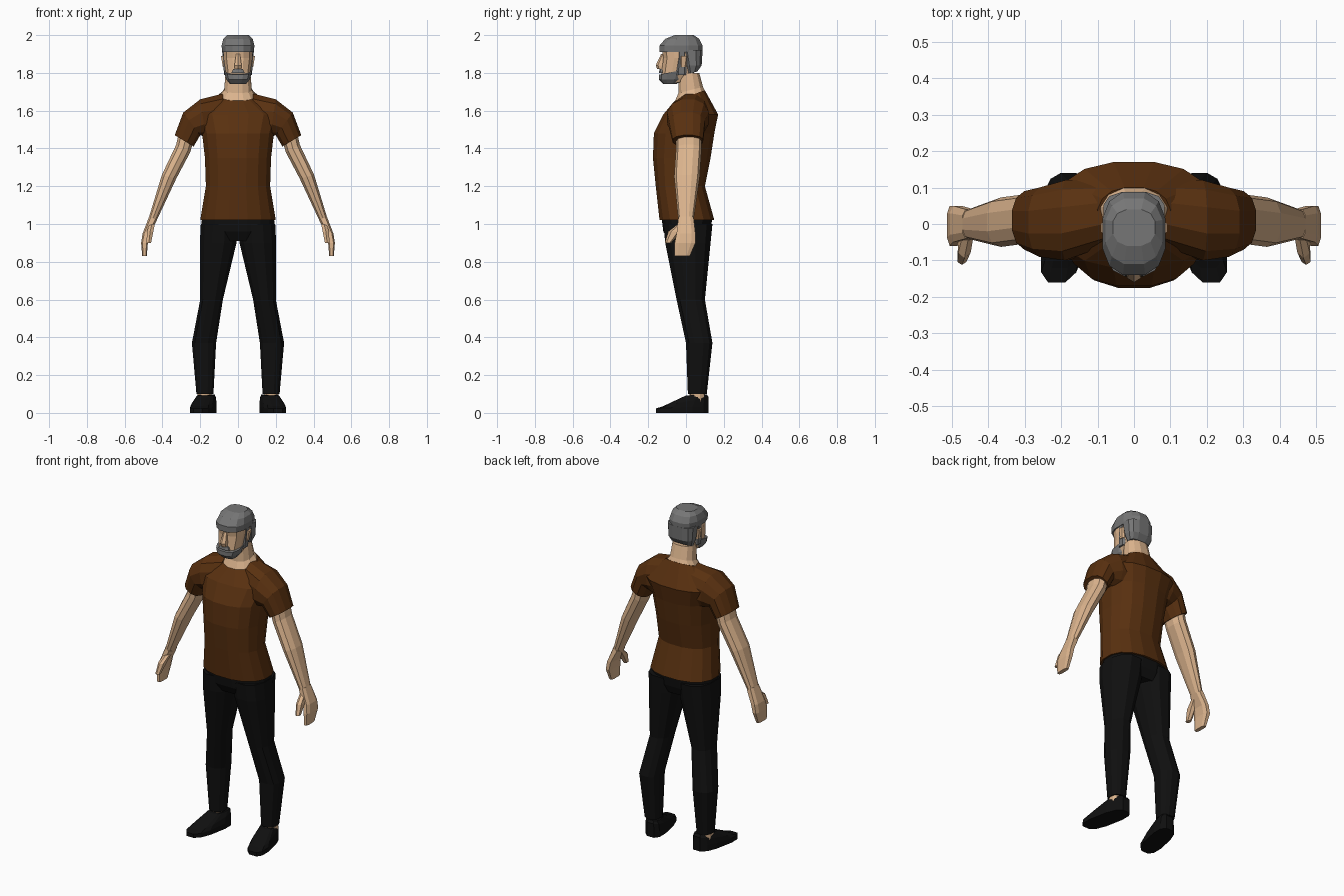
import bpy, bmesh, math

cube = bpy.data.objects.get("Cube")
if cube:
    bpy.data.objects.remove(cube)


def material(name, red, green, blue):
    mat = bpy.data.materials.new(name)
    mat.use_nodes = True
    shader = next(node for node in mat.node_tree.nodes if node.type == "BSDF_PRINCIPLED")
    shader.inputs["Base Color"].default_value = (red, green, blue, 1)
    mat.diffuse_color = (red, green, blue, 1)
    return mat


skin = material("skin", .72, .46, .27)
grey = material("grey hair", .18, .18, .18)
brown = material("brown shirt", .1, .03, .005)
black = material("black cloth", .005, .005, .005)


def signed_power(value, exponent):
    return math.copysign(abs(value) ** exponent, value)


def ring(z, half, front, back, x=0, lean=0, slope=0):
    """Cross-section as a function from unit circle to space.

    Lean lifts the outer edge above the centre; slope lifts the back edge."""
    middle, depth = (front + back) / 2, (back - front) / 2

    def place(across, along):
        return (x + half * across,
                middle + depth * along,
                z + lean * across + slope * depth * along)
    return place


def loft(name, mat, rings, sides=12, square=.85, mirror=False):
    """Skin a closed body through the rings; a smaller square gives boxier corners."""
    bm = bmesh.new()
    loops = []
    stretch = math.cos(math.pi / sides) ** square
    angles = [math.tau * (step + .5) / sides for step in range(sides)]
    for place in rings:
        loops.append([bm.verts.new(place(signed_power(math.cos(angle), square) / stretch,
                                         signed_power(math.sin(angle), square) / stretch))
                      for angle in angles])
    for low, high in zip(loops, loops[1:]):
        for side in range(sides):
            bm.faces.new((low[side - 1], low[side], high[side], high[side - 1]))
    bm.faces.new(loops[0])
    bm.faces.new(loops[-1])
    bmesh.ops.recalc_face_normals(bm, faces=bm.faces)
    mesh = bpy.data.meshes.new(name)
    bm.to_mesh(mesh)
    bm.free()
    mesh.materials.append(mat)
    part = bpy.data.objects.new(name, mesh)
    bpy.context.collection.objects.link(part)
    if mirror:
        part.modifiers.new("mirror", "MIRROR").use_mirror_merge = False
    return part


# Shirt
loft("shirt_body", brown, [
    ring(z=1.02, half=.2, front=-.14, back=.15),
    ring(z=1.2, half=.17, front=-.16, back=.1),
    ring(z=1.35, half=.175, front=-.175, back=.13),
    ring(z=1.48, half=.19, front=-.17, back=.15),
    ring(z=1.58, half=.22, front=-.12, back=.17),
    ring(z=1.68, half=.1, front=-.06, back=.1, slope=.35),
], sides=16)
loft("shirt_sleeves", brown, [
    ring(x=.08, z=1.57, half=0, front=-.06, back=.12, lean=.12),
    ring(x=.185, z=1.56, half=.015, front=-.1, back=.12, lean=.1),
    ring(x=.245, z=1.53, half=.045, front=-.09, back=.1, lean=.06),
    ring(x=.285, z=1.44, half=.05, front=-.07, back=.09, lean=.03),
], mirror=True)

# Arms and hands share the wrist ring
wrist = ring(x=.45, z=1.03, half=.02, front=-.04, back=.04, lean=.01)
loft("arms", skin, [
    ring(x=.27, z=1.48, half=.04, front=-.05, back=.08, lean=.02),
    ring(x=.29, z=1.4, half=.037, front=-.05, back=.08, lean=.02),
    ring(x=.365, z=1.25, half=.038, front=-.06, back=.07, lean=.01),
    wrist,
], sides=10, mirror=True)
loft("hands", skin, [
    wrist,
    ring(x=.485, z=.95, half=.02, front=-.05, back=.05),
    ring(x=.495, z=.9, half=.018, front=-.06, back=.05),
    ring(x=.495, z=.83, half=.012, front=-.06, back=.02),
], sides=8, square=.6, mirror=True)
loft("thumbs", skin, [
    ring(x=.455, z=1, half=.015, front=-.04, back=0),
    ring(x=.465, z=.96, half=.017, front=-.09, back=-.03),
    ring(x=.472, z=.9, half=.012, front=-.11, back=-.08),
], sides=6, mirror=True)

# Trousers
loft("trouser_hips", black, [
    ring(z=.91, half=.17, front=-.09, back=.11),
    ring(z=.96, half=.197, front=-.12, back=.13),
    ring(z=1.04, half=.19, front=-.13, back=.14),
], sides=16)
loft("trouser_legs", black, [
    ring(x=.1, z=1, half=.097, front=-.12, back=.14),
    ring(x=.105, z=.9, half=.097, front=-.11, back=.13),
    ring(x=.14, z=.6, half=.06, front=-.05, back=.1),
    ring(x=.18, z=.37, half=.064, front=0, back=.14),
    ring(x=.175, z=.1, half=.045, front=.01, back=.11),
], mirror=True)

# Ankles and shoes
loft("ankles", skin, [
    ring(x=.177, z=height, half=.038, front=.02, back=.1) for height in (.06, .13)
], sides=10, mirror=True)
shoes = loft("shoes", black, [
    ring(x=.18, z=0, half=.06, front=-.16, back=.12),
    ring(x=.18, z=.03, half=.06, front=-.16, back=.12, slope=.05),
    ring(x=.18, z=.06, half=.055, front=-.12, back=.12, slope=.2),
    ring(x=.18, z=.095, half=.042, front=0, back=.11, slope=.05),
], square=.7, mirror=True)
# Turn the toes outward
for vertex in shoes.data.vertices:
    vertex.co.x -= vertex.co.y / 5

# Neck and head
loft("neck", skin, [
    ring(z=1.675, half=.095, front=-.06, back=.1, slope=.35),
    ring(z=1.71, half=.073, front=-.04, back=.09, slope=.25),
    ring(z=1.8, half=.066, front=-.04, back=.07),
])
loft("head", skin, [
    ring(z=1.75, half=.045, front=-.12, back=0),
    ring(z=1.79, half=.064, front=-.13, back=.04),
    ring(z=1.88, half=.077, front=-.12, back=.07),
    ring(z=1.94, half=.078, front=-.13, back=.07),
], square=.75)
loft("nose", skin, [
    ring(z=1.82, half=.017, front=-.15, back=-.11),
    ring(z=1.84, half=.019, front=-.157, back=-.11),
    ring(z=1.9, half=.01, front=-.13, back=-.1),
], sides=6)
loft("ears", skin, [
    ring(x=.07, z=1.83, half=.01, front=-.03, back=0),
    ring(x=.07, z=1.89, half=.02, front=-.03, back=.01),
], sides=6, mirror=True)

# Hair and beard
loft("hair_top", grey, [
    ring(z=1.91, half=.084, front=-.14, back=.087),
    ring(z=1.945, half=.087, front=-.14, back=.088),
    ring(z=1.98, half=.078, front=-.11, back=.07),
    ring(z=2, half=.058, front=-.06, back=.04),
], square=.8)
loft("hair_back", grey, [
    ring(z=1.8, half=.066, front=.01, back=.06, slope=.3),
    ring(z=1.84, half=.08, front=-.01, back=.083),
    ring(z=1.92, half=.084, front=-.03, back=.088),
], square=.7)
loft("sideburns", grey, [
    ring(x=.064, z=1.79, half=.01, front=-.05, back=0),
    ring(x=.072, z=1.92, half=.01, front=-.04, back=0),
], sides=6, mirror=True)
loft("beard", grey, [
    ring(z=1.74, half=.042, front=-.12, back=-.05),
    ring(z=1.765, half=.062, front=-.144, back=-.02),
    ring(z=1.805, half=.072, front=-.143, back=0, slope=.2),
], square=.75)
loft("moustache", grey, [
    ring(z=1.8, half=.036, front=-.143, back=-.12),
    ring(z=1.82, half=.025, front=-.14, back=-.12),
], sides=8)
